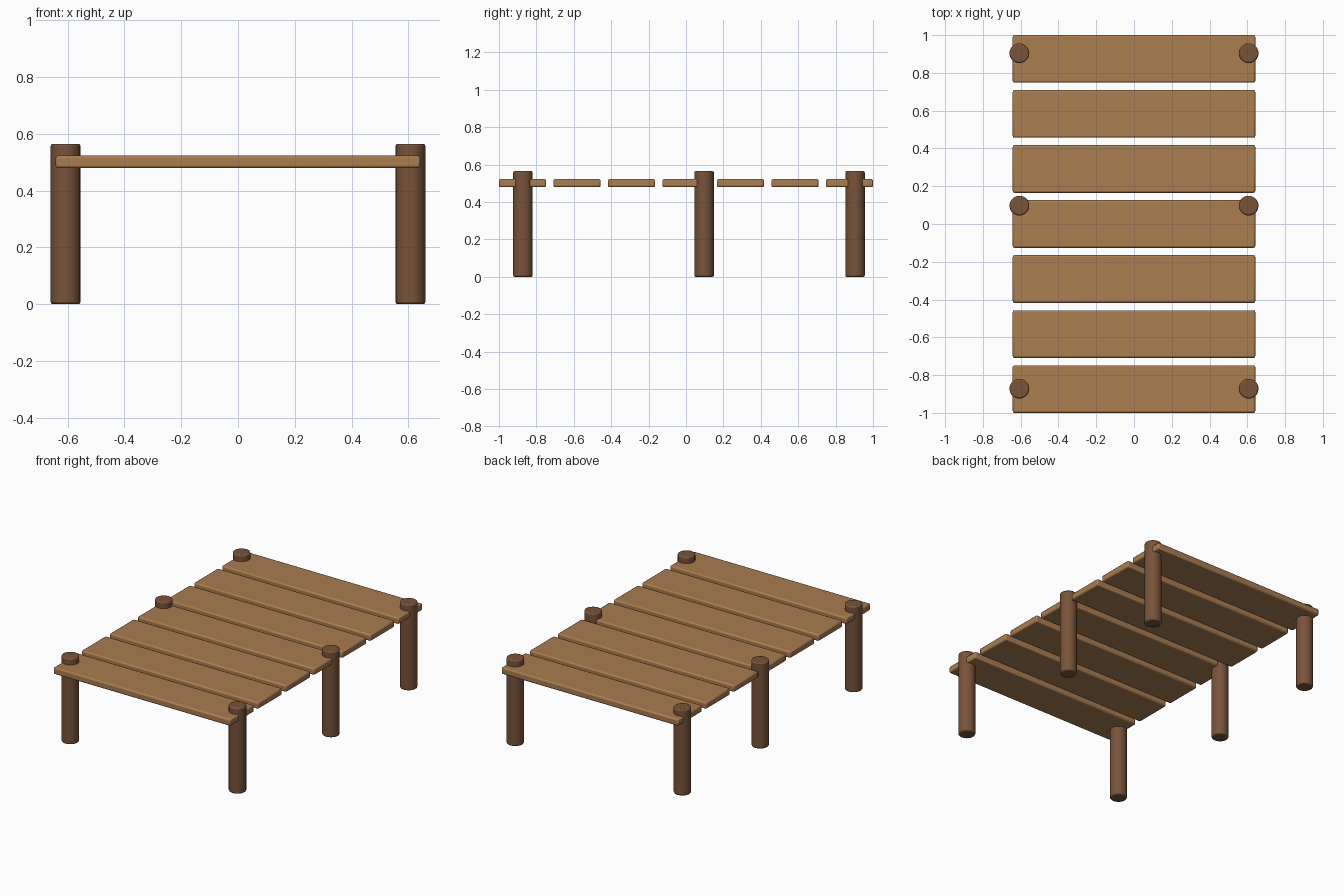
import bpy, bmesh, math

if "Cube" in bpy.data.objects:
    bpy.data.objects.remove(bpy.data.objects["Cube"])

def material(name, rgb):
    m = bpy.data.materials.new(name)
    m.diffuse_color = (*rgb, 1)
    m.use_nodes = True
    m.node_tree.nodes["Principled BSDF"].inputs["Base Color"].default_value = m.diffuse_color
    return m

plank_wood = material("light brown wood", (0.40, 0.205, 0.08))
post_wood = material("dark brown wood", (0.19, 0.087, 0.041))

def finish(name, bm, loc, mat, bevel, segments):
    me = bpy.data.meshes.new(name)
    bm.to_mesh(me)
    bm.free()
    me.materials.append(mat)
    ob = bpy.data.objects.new(name, me)
    ob.location = loc
    bpy.context.collection.objects.link(ob)
    # rounded rims
    mod = ob.modifiers.new("soft edges", 'BEVEL')
    mod.width = bevel
    mod.segments = segments
    mod.limit_method = 'ANGLE'
    mod.angle_limit = math.radians(50)
    bpy.context.view_layer.objects.active = ob
    ob.select_set(True)
    bpy.ops.object.shade_smooth_by_angle(angle=math.radians(35))
    ob.select_set(False)

# Deck planks, evenly spaced along y
for i in range(7):
    bm = bmesh.new()
    bmesh.ops.create_cube(bm, size=1)
    bmesh.ops.scale(bm, vec=(1.284, 0.252, 0.044), verts=bm.verts)
    finish(f"plank_{i + 1}", bm, (0, -0.874 + i * 1.748 / 6, 0.501), plank_wood, 0.009, 2)

# Support posts, three pairs
HEIGHT = 0.565
for i, y in enumerate((-0.872, 0.097, 0.904)):
    for side, x in (("left", -0.607), ("right", 0.607)):
        bm = bmesh.new()
        bmesh.ops.create_cone(bm, cap_ends=True, segments=20, radius1=0.0525,
                              radius2=0.0525, depth=HEIGHT)
        finish(f"{side}_post_{i + 1}", bm, (x, y, HEIGHT / 2), post_wood, 0.008, 2)
